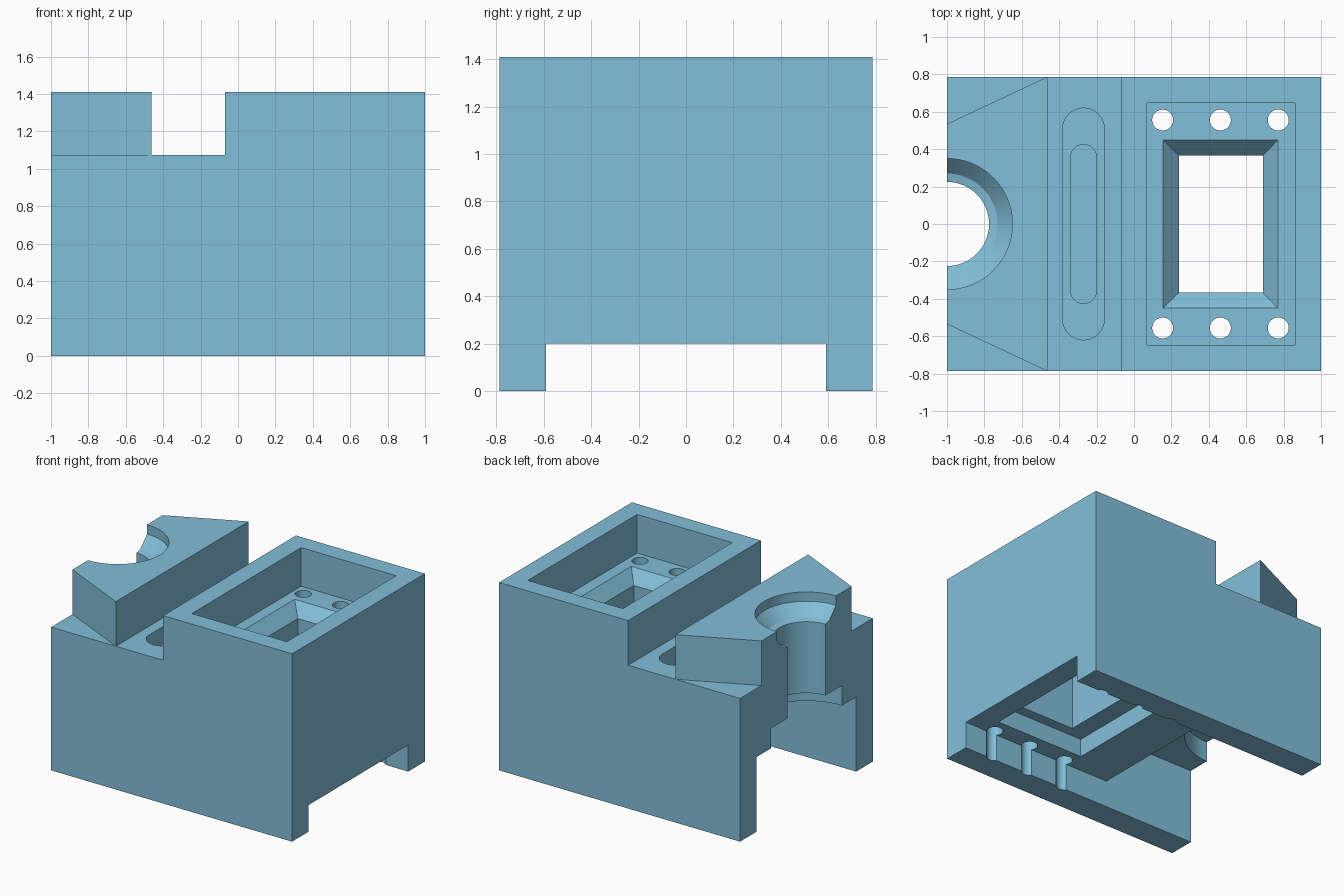
import bpy, bmesh, math

if "Cube" in bpy.data.objects:
    bpy.data.objects.remove(bpy.data.objects["Cube"])


def loft(name, rings):
    """Closed solid skinned through matching rings of 3D points."""
    bm = bmesh.new()
    vs = [[bm.verts.new(p) for p in ring] for ring in rings]
    n = len(vs[0])
    for a, b in zip(vs, vs[1:]):
        for i in range(n):
            j = (i + 1) % n
            bm.faces.new((a[i], a[j], b[j], b[i]))
    bm.faces.new(vs[0][::-1])
    bm.faces.new(vs[-1])
    bmesh.ops.recalc_face_normals(bm, faces=bm.faces[:])
    me = bpy.data.meshes.new(name)
    bm.to_mesh(me)
    bm.free()
    ob = bpy.data.objects.new(name, me)
    bpy.context.collection.objects.link(ob)
    return ob


def rect(x0, x1, y, z):
    return [(x0, -y, z), (x1, -y, z), (x1, y, z), (x0, y, z)]


def circle(cx, cy, r, z, n):
    return [(cx + r * math.cos(2 * math.pi * i / n),
             cy + r * math.sin(2 * math.pi * i / n), z) for i in range(n)]


def stadium(cx, r, half, z, n=16):
    pts = []
    for s, start in ((1, 0), (-1, math.pi)):
        for i in range(n + 1):
            a = start + math.pi * i / n
            pts.append((cx + r * math.cos(a), s * (half - r) + r * math.sin(a), z))
    return pts


# Solid block
block = loft("machined_block", [rect(-1, 1, 0.787, 0), rect(-1, 1, 0.787, 1.41)])
cutters = []

# Cross groove and chamfered corners of the left shoulder
plan = [(-0.07, 0.9), (-1.1, 0.9), (-1.1, 0.488), (-0.463, 0.787),
        (-0.463, -0.787), (-1.1, -0.488), (-1.1, -0.9), (-0.07, -0.9)]
cutters.append(loft("top_groove_cutter",
                    [[(x, y, z) for x, y in plan] for z in (1.075, 1.6)]))

# Lengthwise channel underneath, deeper at the left
side = [(-1.1, -0.1), (1.1, -0.1), (1.1, 0.2), (-0.25, 0.2), (-0.25, 0.56), (-1.1, 0.56)]
cutters.append(loft("channel_cutter",
                    [[(x, y, z) for x, z in side] for y in (-0.59, 0.59)]))

# Stepped half bore in the left face
bore = [(0.42, 0.3), (0.42, 0.71), (0.225, 0.71), (0.225, 1.245),
        (0.27, 1.255), (0.35, 1.34), (0.35, 1.6)]
cutters.append(loft("bore_cutter", [circle(-1, 0, r, z, 64) for r, z in bore]))

# Right pocket, tapered throat, window and recess below
shaft = [(0.10, 0.83, 0.445, 0.1), (0.10, 0.83, 0.445, 0.335),
         (0.24, 0.69, 0.367, 0.335), (0.24, 0.69, 0.367, 1.03),
         (0.155, 0.77, 0.45, 1.12), (0.07, 0.86, 0.648, 1.12),
         (0.07, 0.86, 0.648, 1.6)]
cutters.append(loft("pocket_cutter", [rect(*s) for s in shaft]))

# Stepped slot in the groove floor
slot = [(0.07, 0.425, 0.8), (0.07, 0.425, 0.94), (0.112, 0.62, 0.94), (0.112, 0.62, 1.2)]
cutters.append(loft("slot_cutter", [stadium(-0.27, *s) for s in slot]))

# Six bolt holes
for x in (0.153, 0.462, 0.771):
    for y in (-0.556, 0.556):
        cutters.append(loft("bolt_hole_cutter",
                            [circle(x, y, 0.056, z, 32) for z in (-0.2, 1.25)]))

# Cut everything and bake the result
for c in cutters:
    c.hide_render = True
    m = block.modifiers.new(c.name, 'BOOLEAN')
    m.operation = 'DIFFERENCE'
    m.solver = 'EXACT'
    m.object = c
bpy.context.view_layer.update()
dg = bpy.context.evaluated_depsgraph_get()
baked = bpy.data.meshes.new_from_object(block.evaluated_get(dg))
block.modifiers.clear()
block.data = baked
for c in cutters:
    bpy.data.objects.remove(c)

# Blue-grey finish
paint = bpy.data.materials.new("blue_grey")
paint.diffuse_color = (0.224, 0.523, 0.70, 1)
paint.use_nodes = True
paint.node_tree.nodes["Principled BSDF"].inputs["Base Color"].default_value = paint.diffuse_color
baked.materials.clear()
baked.materials.append(paint)

# Smooth round walls, sharp edges
bpy.ops.object.select_all(action='DESELECT')
block.select_set(True)
bpy.context.view_layer.objects.active = block
bpy.ops.object.shade_smooth_by_angle(angle=math.radians(20))
